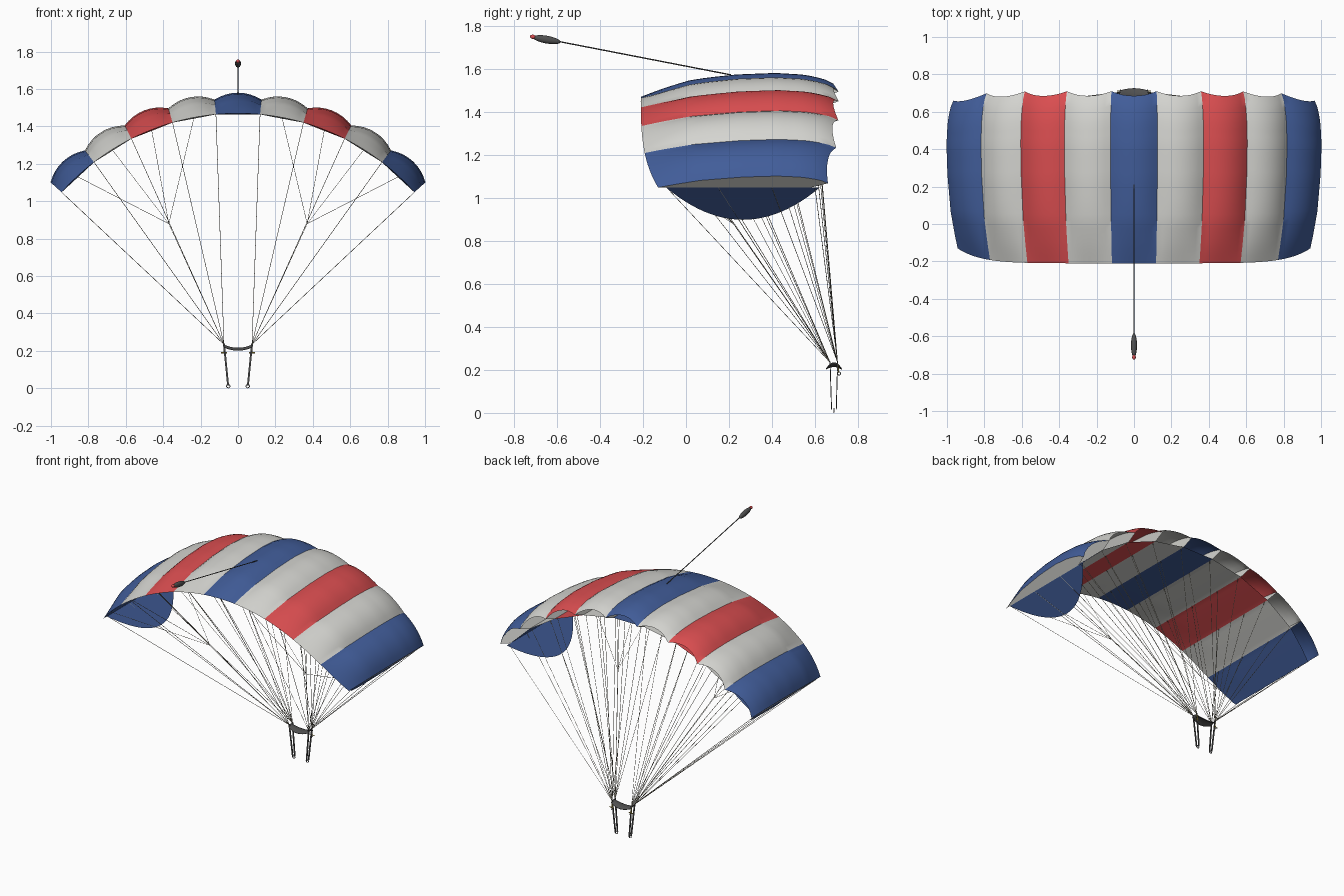
import bpy, bmesh, math
from mathutils import Vector

if "Cube" in bpy.data.objects:
    bpy.data.objects.remove(bpy.data.objects["Cube"])


def mat(name, r, g, b):
    m = bpy.data.materials.new(name)
    m.diffuse_color = (r, g, b, 1)
    m.use_nodes = True
    m.node_tree.nodes["Principled BSDF"].inputs["Base Color"].default_value = m.diffuse_color
    return m


WHITE = mat("white_fabric", 0.66, 0.66, 0.63)
BLUE = mat("blue_fabric", 0.053, 0.109, 0.32)
RED = mat("red_fabric", 0.70, 0.075, 0.08)
DARK = mat("dark_grey_fabric", 0.08, 0.08, 0.08)
LINE = mat("line_cord", 0.30, 0.28, 0.22)
YELLOW = mat("yellow_toggle", 0.55, 0.42, 0.06)
STEEL = mat("steel_ring", 0.25, 0.25, 0.26)

# Canopy layout: nine cells on an arc
CELLS, SUB, CHORD = 9, 8, 24
END = math.radians(48.2)
STEP = 2 * END / CELLS
R0, ZC = 1.265, 0.205
PROFILE = [(0, 1.265), (0.1, 1.287), (0.25, 1.315), (0.5, 1.338), (0.7, 1.345),
           (0.85, 1.337), (0.95, 1.318), (1, 1.295)]
CELL_COLOURS = [0, 1, 2, 1, 0, 1, 2, 1, 0]   # blue, white, red


def obj(name, bm, mats, smooth=None):
    me = bpy.data.meshes.new(name)
    bm.to_mesh(me)
    bm.free()
    for m in mats:
        me.materials.append(m)
    o = bpy.data.objects.new(name, me)
    bpy.context.collection.objects.link(o)
    if smooth:
        bpy.ops.object.select_all(action='DESELECT')
        o.select_set(True)
        bpy.context.view_layer.objects.active = o
        bpy.ops.object.shade_smooth_by_angle(angle=math.radians(smooth))
    return o


def polar(a, r, y):
    return Vector((r * math.sin(a), y, ZC + r * math.cos(a)))


def rib_radius(u):
    for (u0, r0), (u1, r1) in zip(PROFILE, PROFILE[1:]):
        if u <= u1:
            return r0 + (r1 - r0) * (u - u0) / (u1 - u0)
    return PROFILE[-1][1]


def chord_y(a, u, nose):
    """Chord position, with the tips drawn in a little."""
    k = abs(a / END) ** 6
    back = -0.21 + 0.08 * k
    return back + u * (nose - 0.05 * k - back)


def puff(a):
    """0 on a rib, 1 in the middle of a cell."""
    t = ((a + END) / STEP) % 1.0
    return 4 * t * (1 - t)


def top_point(a, u):
    p = puff(a)
    r = rib_radius(u) + 0.031 * p * math.sin(min(1, u * 2.5) * math.pi / 2)
    return polar(a, r, chord_y(a, u, 0.71 - 0.025 * p))


def bottom_point(a, u):
    return polar(a, R0 - 0.006 * puff(a) * min(1, u * 4), chord_y(a, u, 0.63))


def grid(bm, fn, nu, nv, mat_of=lambda i, j: 0, flip=False):
    v = [[bm.verts.new(fn(i, j)) for j in range(nv + 1)] for i in range(nu + 1)]
    for i in range(nu):
        for j in range(nv):
            q = [v[i][j], v[i + 1][j], v[i + 1][j + 1], v[i][j + 1]]
            f = bm.faces.new(q[::-1] if flip else q)
            f.material_index = mat_of(i, j)


# Upper and lower skins, coloured by cell
for name, fn, flip in (("upper_skin", top_point, False), ("lower_skin", bottom_point, True)):
    bm = bmesh.new()
    grid(bm, lambda i, j: fn(-END + i * STEP / SUB, j / CHORD), CELLS * SUB, CHORD,
         lambda i, j: CELL_COLOURS[i // SUB], flip)
    obj(name, bm, [BLUE, WHITE, RED], 35)

# Ribs between the cells and at both ends
bm = bmesh.new()
for n in range(CELLS + 1):
    a = -END + n * STEP
    grid(bm, lambda i, j: (bottom_point if i == 0 else top_point)(a, j / CHORD), 1, CHORD, flip=n == 0)
obj("ribs", bm, [WHITE])

# Rounded stabiliser flaps hanging from the tips
bm = bmesh.new()
for s in (-1, 1):
    def flap(i, j):
        t = -1 + 2 * j / 24
        return polar(s * END, R0 - i * 0.225 * (1 - t * t), 0.265 + 0.357 * t)
    grid(bm, flap, 1, 24, flip=s > 0)
bmesh.ops.remove_doubles(bm, verts=bm.verts, dist=1e-5)
obj("stabiliser_flaps", bm, [BLUE])


def tube(bm, a, b, r, sides=4, r2=None):
    a, b = Vector(a), Vector(b)
    d = b - a
    m = d.to_track_quat('Z', 'Y').to_matrix().to_4x4()
    m.translation = (a + b) / 2
    bmesh.ops.create_cone(bm, cap_ends=True, segments=sides, radius1=r,
                          radius2=r if r2 is None else r2, depth=d.length, matrix=m)


# Suspension lines: four per rib, gathered on two risers per side
bm = bmesh.new()
for s in (-1, 1):
    for k in range(5):
        a = s * STEP * (k + 0.5)
        for y, ry in ((0.60, 0.705), (0.40, 0.705), (0.15, 0.67), (-0.09, 0.67)):
            tube(bm, (s * 0.075, ry, 0.235), polar(a, R0, y), 0.0014)
    # Brake line with a fan to the trailing edge
    knot = Vector((s * 0.37, 0.22, 0.88))
    tube(bm, (s * 0.075, 0.67, 0.235), knot, 0.0014)
    for k in (1.0, 2.0, 3.0, 4.0):
        tube(bm, knot, top_point(s * STEP * k, 0.0), 0.0012)
obj("suspension_lines", bm, [LINE])

# Slider: small sagging sheet above the risers
bm = bmesh.new()


def slider_point(i, j):
    u, v = -1 + i / 6, -1 + j / 4
    return Vector((0.078 * u, 0.688 + 0.038 * v * (1 - 0.35 * u * u),
                   0.217 + 0.018 * u * u - 0.012 * v * v))


grid(bm, slider_point, 12, 8)
slider = obj("slider", bm, [DARK], 40)
solid = slider.modifiers.new("thickness", 'SOLIDIFY')
solid.thickness = 0.004

# Risers
bm = bmesh.new()
for s in (-1, 1):
    for y0, y1 in ((0.67, 0.677), (0.705, 0.699)):
        ring = []
        for x, y, z in ((s * 0.075, y0, 0.24), (s * 0.053, y1, 0.015)):
            ring.append([bm.verts.new((x + dx, y + dy, z)) for dx, dy in
                         ((-0.005, -0.002), (0.005, -0.002), (0.005, 0.002), (-0.005, 0.002))])
        lo, hi = ring[1], ring[0]
        for i in range(4):
            n = (i + 1) % 4
            bm.faces.new((lo[i], lo[n], hi[n], hi[i]))
        bm.faces.new(hi)
        bm.faces.new(lo[::-1])
obj("risers", bm, [DARK])


def torus(name, loc, major, minor, rot, m):
    bpy.ops.mesh.primitive_torus_add(major_segments=16, minor_segments=6, location=loc,
                                     major_radius=major, minor_radius=minor, rotation=rot)
    o = bpy.context.object
    o.name = name
    o.data.materials.append(m)
    bpy.ops.object.shade_smooth_by_angle()


# Riser rings, brake toggles and their guide rings
bm = bmesh.new()
for s, side in ((-1, "left"), (1, "right")):
    torus(side + "_riser_ring", (s * 0.052, 0.688, 0.0115), 0.009, 0.0025, (math.pi / 2, 0, 0), STEEL)
    torus(side + "_guide_ring", (s * 0.072, 0.712, 0.183), 0.007, 0.002, (0, math.pi / 2, 0), STEEL)
    tube(bm, (s * 0.058, 0.71, 0.19), (s * 0.09, 0.71, 0.19), 0.003, 6)
    tube(bm, (s * 0.073, 0.71, 0.19), (s * 0.076, 0.705, 0.23), 0.003, 6)
obj("brake_toggles", bm, [YELLOW])

# Bridle cord from the canopy to the trailing pilot chute
bm = bmesh.new()
tube(bm, (0, 0.21, 1.572), (0, -0.59, 1.727), 0.003, 6)
obj("bridle_cord", bm, [DARK])


def ball(name, loc, scale, m):
    bpy.ops.mesh.primitive_uv_sphere_add(segments=16, ring_count=10, radius=1, location=loc,
                                         rotation=(math.radians(-10), 0, 0))
    o = bpy.context.object
    o.name = name
    o.scale = scale
    o.data.materials.append(m)
    bpy.ops.object.shade_smooth_by_angle(angle=math.radians(60))


ball("pilot_chute", (0, -0.648, 1.736), (0.016, 0.066, 0.018), DARK)
ball("pilot_handle", (0, -0.712, 1.749), (0.010, 0.014, 0.010), RED)
